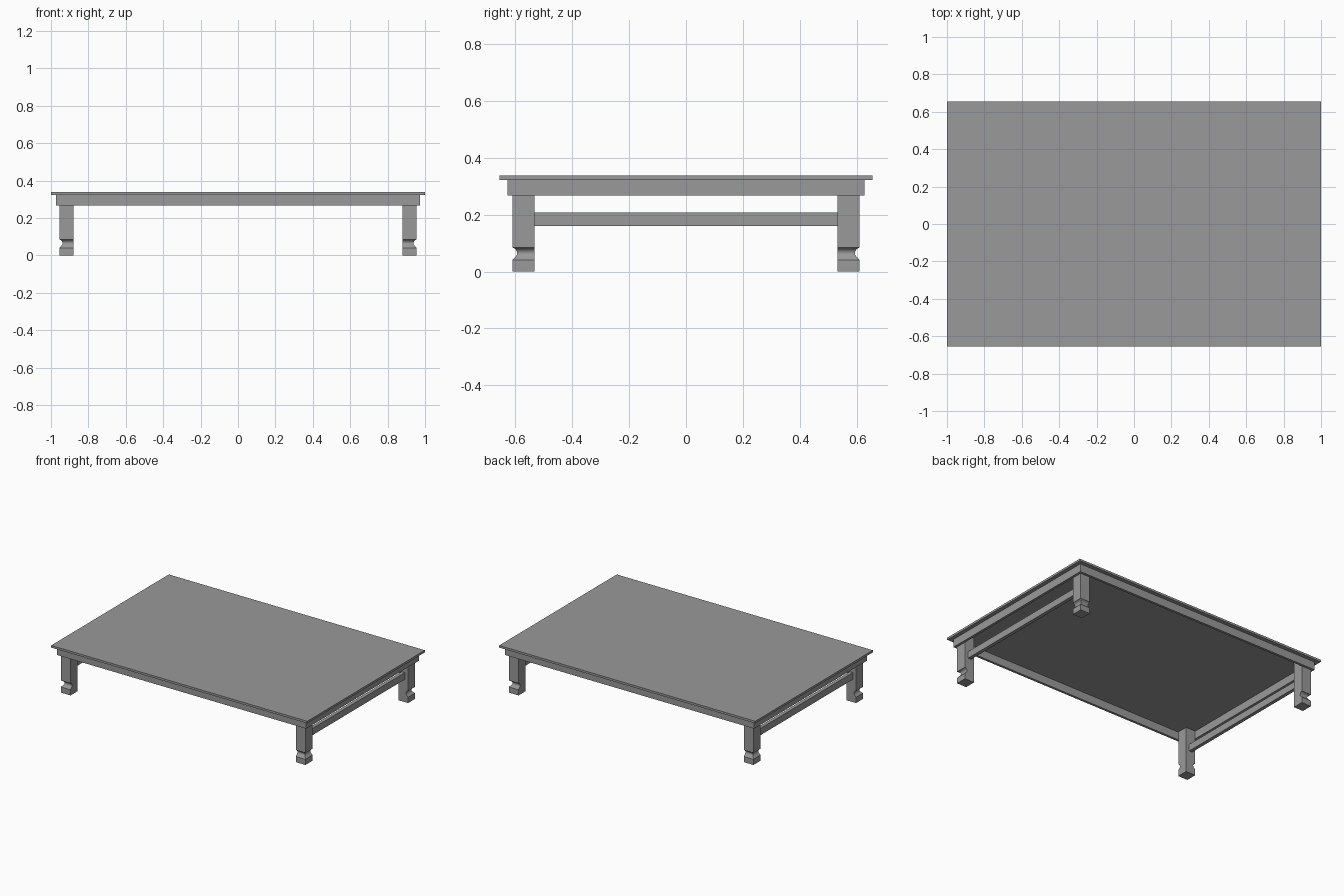
import bpy
import bmesh

cube = bpy.data.objects.get("Cube")
if cube:
    bpy.data.objects.remove(cube, do_unlink=True)

# One plain grey for the whole table
grey = bpy.data.materials.new("plain_grey")
grey.use_nodes = True
colour = (0.32, 0.32, 0.32, 1)
grey.diffuse_color = colour
grey.node_tree.nodes["Principled BSDF"].inputs["Base Color"].default_value = colour


def finish(name, bm):
    bmesh.ops.recalc_face_normals(bm, faces=bm.faces)
    mesh = bpy.data.meshes.new(name)
    bm.to_mesh(mesh)
    bm.free()
    mesh.materials.append(grey)
    obj = bpy.data.objects.new(name, mesh)
    bpy.context.collection.objects.link(obj)
    return obj


def box(name, x, y, z):
    """Box from (low, high) pairs on each axis."""
    bm = bmesh.new()
    bmesh.ops.create_cube(bm, size=1)
    for v in bm.verts:
        v.co = [low + (c + 0.5) * (high - low)
                for c, (low, high) in zip(v.co, (x, y, z))]
    return finish(name, bm)


TOP_Z, APRON_Z = 0.323, 0.267
APRON_X, APRON_Y, THICK = 0.972, 0.628, 0.017
LEG_X, LEG_Y = (0.88, 0.955), (0.533, 0.611)

# Table top
box("table_top", (-1, 1), (-0.656, 0.656), (TOP_Z, 0.338))

# Apron boards
for side, s in (("front", -1), ("back", 1)):
    box(side + "_apron", (-APRON_X, APRON_X),
        sorted((s * APRON_Y, s * (APRON_Y - THICK))), (APRON_Z, TOP_Z))
for side, s in (("right", -1), ("left", 1)):
    box(side + "_apron", sorted((s * APRON_X, s * (APRON_X - THICK))),
        (THICK - APRON_Y, APRON_Y - THICK), (APRON_Z, TOP_Z))
    # Low rail joining the legs at each end
    box(side + "_rail", sorted((s * 0.905, s * 0.93)),
        (-LEG_Y[0], LEG_Y[0]), (0.16, 0.208))

# Leg profile: height and inset of the two outward faces
PROFILE = [(0, 0), (0.04, 0), (0.045, 0.004), (0.052, 0.011), (0.06, 0.016),
           (0.068, 0.017), (0.076, 0.013), (0.082, 0.007), (0.085, 0), (TOP_Z, 0)]


def leg(name, sx, sy):
    bm = bmesh.new()
    rings = []
    for z, inset in PROFILE:
        x0, x1 = LEG_X[0], LEG_X[1] - inset
        y0, y1 = LEG_Y[0], LEG_Y[1] - inset
        rings.append([bm.verts.new((sx * x, sy * y, z))
                      for x, y in ((x0, y0), (x1, y0), (x1, y1), (x0, y1))])
    for low, high in zip(rings, rings[1:]):
        for i in range(4):
            j = (i + 1) % 4
            bm.faces.new((low[i], low[j], high[j], high[i]))
    bm.faces.new(rings[0])
    bm.faces.new(rings[-1])
    obj = finish(name, bm)
    bpy.ops.object.select_all(action="DESELECT")
    obj.select_set(True)
    bpy.context.view_layer.objects.active = obj
    bpy.ops.object.shade_smooth_by_angle(angle=0.65)


for end, sy in (("front", -1), ("back", 1)):
    for side, sx in (("right", -1), ("left", 1)):
        leg(f"{end}_{side}_leg", sx, sy)
